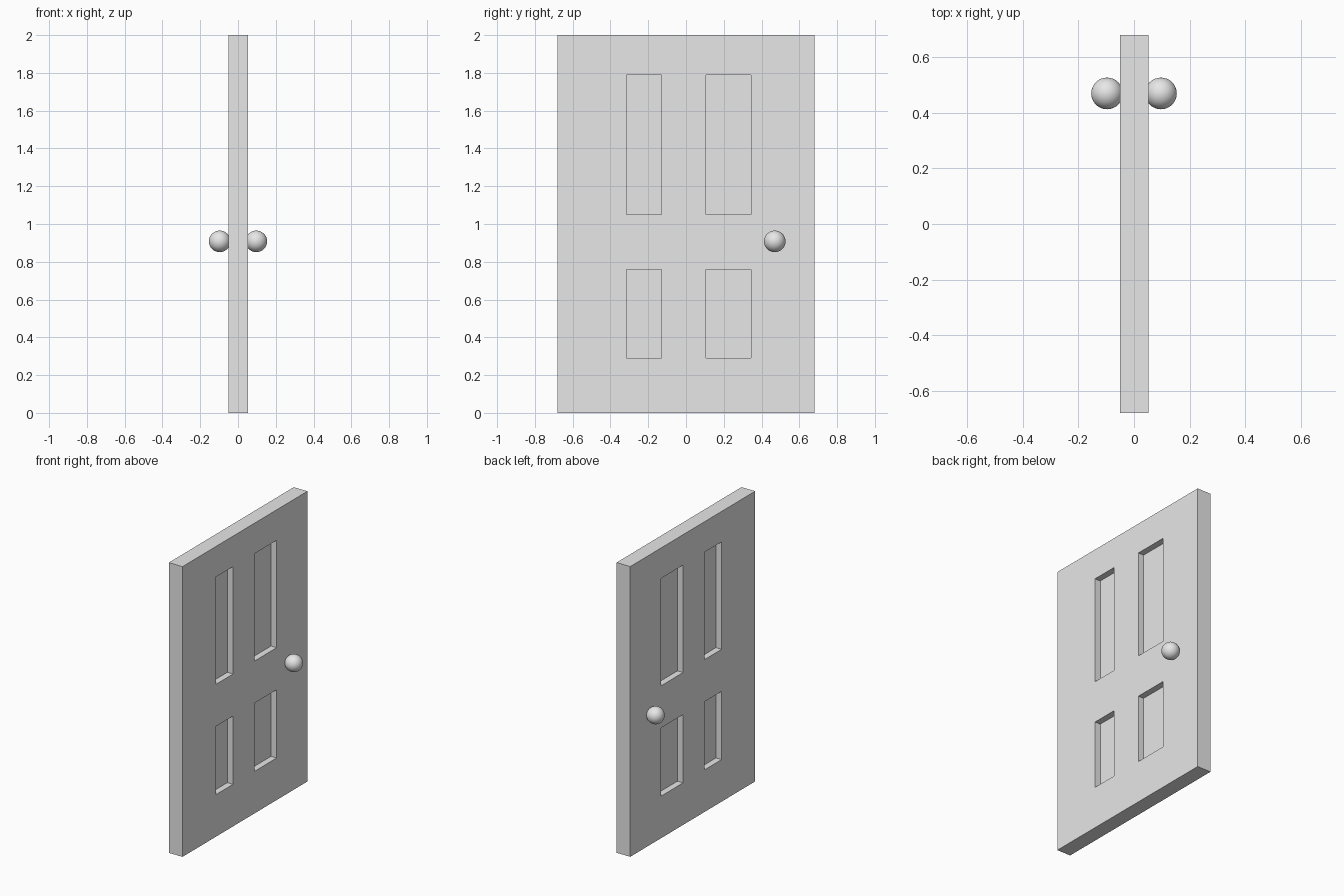
import bpy, bmesh

if "Cube" in bpy.data.objects:
    bpy.data.objects.remove(bpy.data.objects["Cube"])

def material(name, rgb):
    m = bpy.data.materials.new(name)
    m.diffuse_color = (*rgb, 1)
    m.use_nodes = True
    m.node_tree.nodes["Principled BSDF"].inputs["Base Color"].default_value = m.diffuse_color
    return m

grey = material("light grey", (0.8, 0.8, 0.8))

# Grid lines of the door face; odd-numbered cells are recessed panels
YS = [-0.68, -0.315, -0.13, 0.105, 0.345, 0.68]
ZS = [0.0, 0.29, 0.76, 1.05, 1.79, 2.0]

# Door slab with four panels sunk into both faces
bm = bmesh.new()
panels = []
for x, floor in ((-0.051, -0.008), (0.053, 0.01)):
    grid = [[bm.verts.new((x, y, z)) for z in ZS] for y in YS]
    for i in range(5):
        for j in range(5):
            corners = [grid[i][j], grid[i + 1][j], grid[i + 1][j + 1], grid[i][j + 1]]
            f = bm.faces.new(corners)
            if i % 2 and j % 2:
                panels.append((f, floor))

# Door edges all around
border = [e for e in bm.edges if e.is_boundary]
bmesh.ops.bridge_loops(bm, edges=border)

# Sink the panels
for face, floor in panels:
    sunk = bmesh.ops.extrude_discrete_faces(bm, faces=[face])["faces"][0]
    for v in sunk.verts:
        v.co.x = floor
bmesh.ops.recalc_face_normals(bm, faces=bm.faces[:])

mesh = bpy.data.meshes.new("door_slab")
bm.to_mesh(mesh)
bm.free()
mesh.materials.append(grey)
bpy.context.collection.objects.link(bpy.data.objects.new("door_slab", mesh))

# Round knob on each side
for name, x in (("knob_right", 0.097), ("knob_left", -0.097)):
    bpy.ops.mesh.primitive_uv_sphere_add(segments=32, ring_count=24, radius=0.057,
                                         location=(x, 0.47, 0.908))
    knob = bpy.context.object
    knob.name = name
    knob.data.materials.append(grey)
    bpy.ops.object.shade_smooth()
